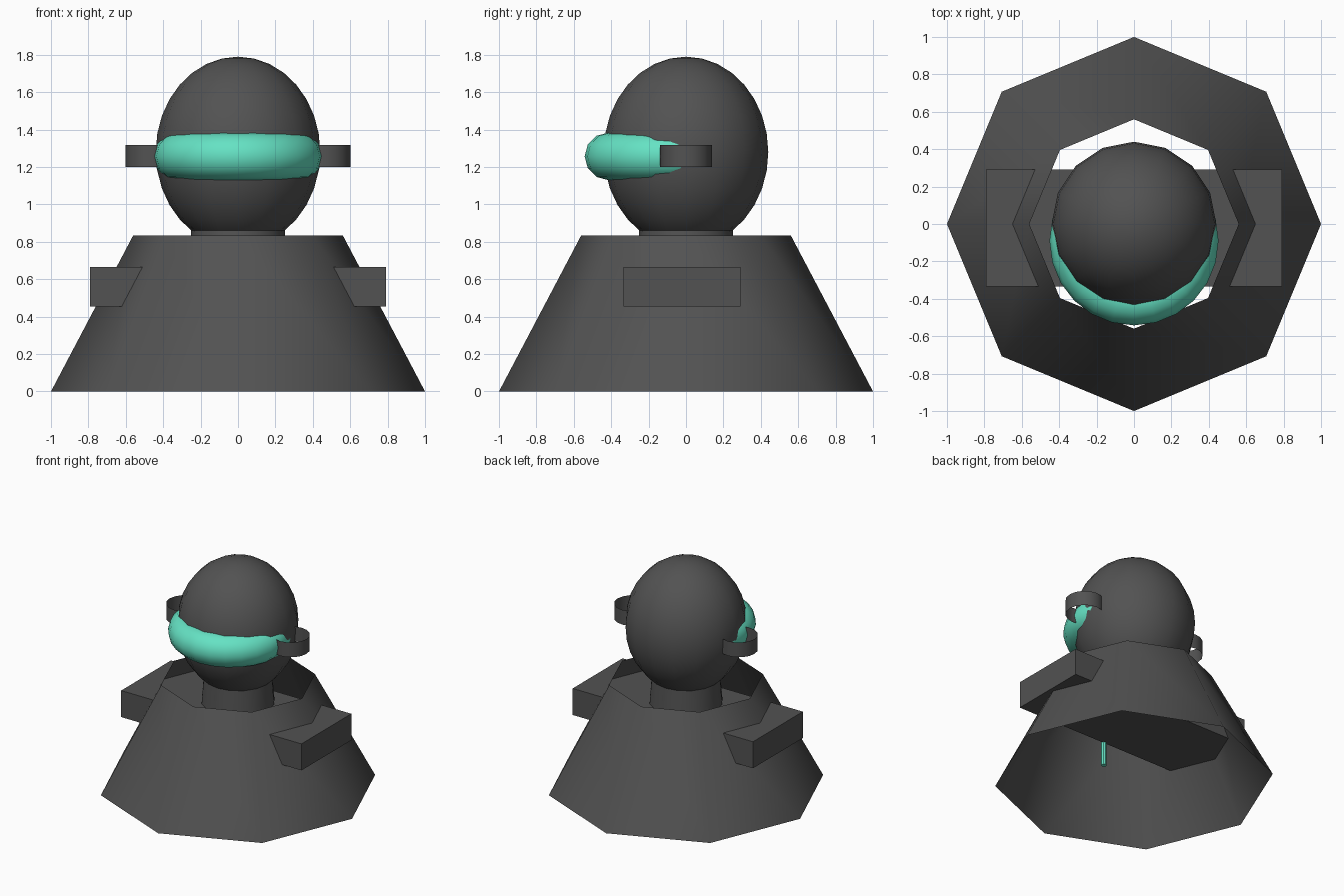
import bpy
import math

if "Cube" in bpy.data.objects:
    bpy.data.objects.remove(bpy.data.objects["Cube"])


def material(name, rgb):
    m = bpy.data.materials.new(name)
    m.diffuse_color = (*rgb, 1.0)
    m.use_nodes = True
    m.node_tree.nodes["Principled BSDF"].inputs["Base Color"].default_value = m.diffuse_color
    return m


GREY = material("dark_grey", (0.085, 0.085, 0.085))
TEAL = material("teal", (0.13, 0.76, 0.55))


def finish(name, mat, smooth=True):
    ob = bpy.context.object
    ob.name = name
    ob.data.materials.append(mat)
    bpy.ops.object.transform_apply(location=False, rotation=True, scale=True)
    if smooth:
        bpy.ops.object.shade_smooth()
    return ob


def tube(name, mat, sides, r_low, r_high, z_low, z_high, x=0, y=0, fill='NOTHING', turn=0):
    bpy.ops.mesh.primitive_cone_add(
        vertices=sides, radius1=r_low, radius2=r_high, depth=z_high - z_low,
        end_fill_type=fill, location=(x, y, (z_low + z_high) / 2),
        rotation=(0, 0, turn))
    return finish(name, mat, smooth=(fill == 'NOTHING'))


# Open eight-sided skirt body
tube("body", GREY, 8, 1.0, 0.56, 0.0, 0.835)

# Shoulder bar running through the body
bpy.ops.mesh.primitive_cube_add(size=1, location=(0, -0.022, 0.56))
bpy.context.object.scale = (1.58, 0.625, 0.21)
finish("shoulder_bar", GREY, smooth=False)

# Neck
tube("neck", GREY, 16, 0.27, 0.245, 0.6, 0.93)

# Egg-shaped head
bpy.ops.mesh.primitive_uv_sphere_add(segments=16, ring_count=16, radius=0.44,
                                     location=(0, 0, 1.28))
bpy.context.object.scale = (1, 1, 0.51 / 0.44)
finish("head", GREY)

# Visor: ring sunk into the head so only the front shows
bpy.ops.mesh.primitive_torus_add(major_segments=24, minor_segments=12,
                                 major_radius=0.325, minor_radius=0.127,
                                 location=(0, -0.09, 1.257))
finish("visor", TEAL)

# Ear bands: thin open rings on both sides of the head
for side, x in (("left", -0.463), ("right", 0.463)):
    tube("ear_band_" + side, GREY, 16, 0.138, 0.138, 1.2, 1.317, x=x)

# Small rod inside the body
tube("inner_rod", TEAL, 8, 0.02, 0.02, 0.27, 0.52, y=-0.337, fill='NGON')
